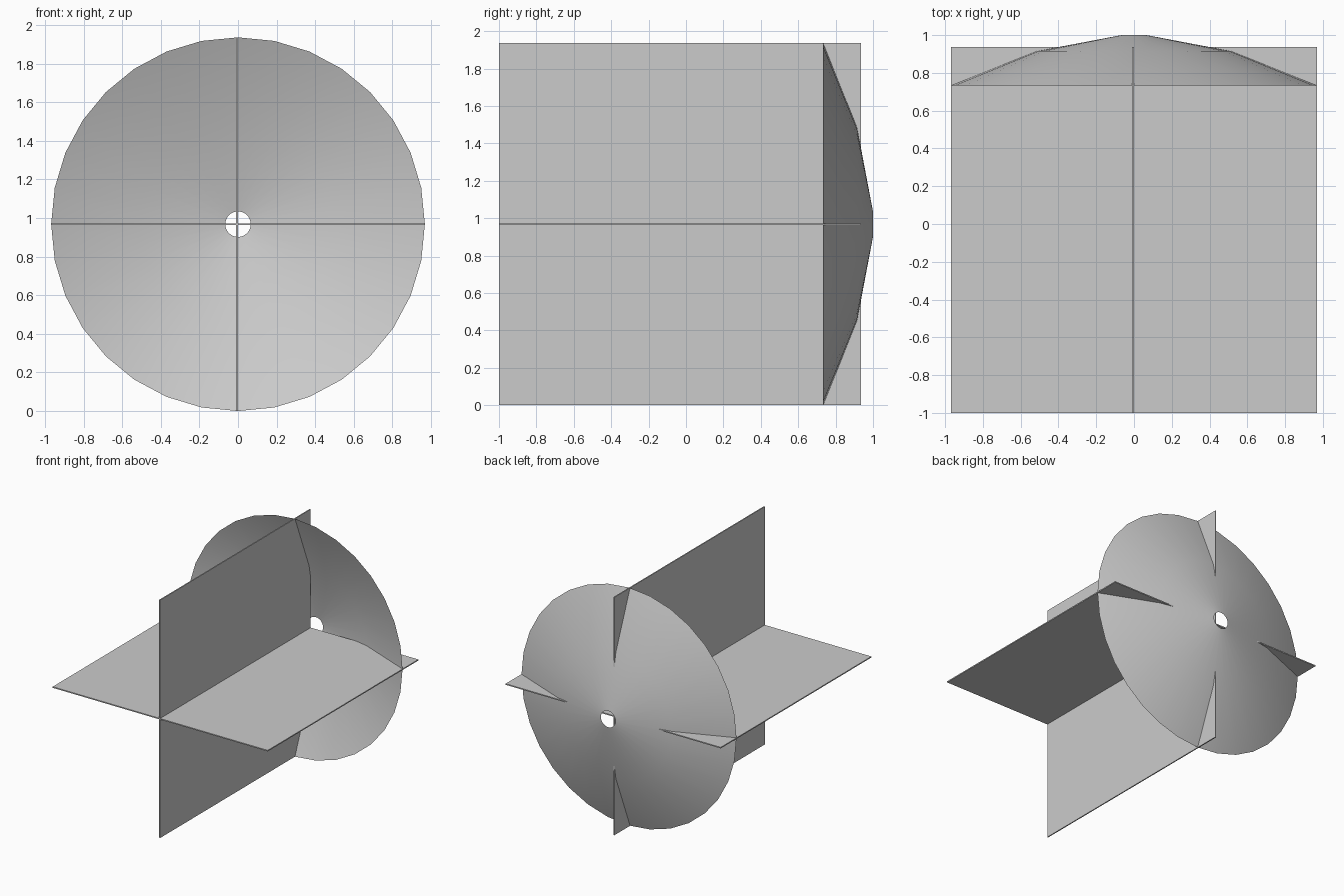
import bpy
import bmesh
from math import sin, cos, tau

if "Cube" in bpy.data.objects:
    bpy.data.objects.remove(bpy.data.objects["Cube"])

R = 0.968      # half width, also the height of the centre line
SIDES = 32


def make_object(name, bm):
    mesh = bpy.data.meshes.new(name)
    bm.to_mesh(mesh)
    bm.free()
    obj = bpy.data.objects.new(name, mesh)
    bpy.context.collection.objects.link(obj)
    return obj


def fin(name, size, centre):
    bm = bmesh.new()
    bmesh.ops.create_cube(bm, size=1)
    for v in bm.verts:
        v.co = [c * s + p for c, s, p in zip(v.co, size, centre)]
    return make_object(name, bm)


# Two crossed thin plates
fin("vertical_fin", (0.009, 1.936, 2 * R), (-0.005, -0.032, R))
fin("horizontal_fin", (2 * R, 1.936, 0.009), (0, -0.032, R))

# Shallow domed sheet with a small centre hole: (radius, y)
profile = [(0.066, 1.0), (0.515, 0.915), (R, 0.733)]
bm = bmesh.new()
rings = [[bm.verts.new((r * sin(tau * i / SIDES), y, R + r * cos(tau * i / SIDES)))
          for i in range(SIDES)] for r, y in profile]
for a, b in zip(rings, rings[1:]):
    for i in range(SIDES):
        j = (i + 1) % SIDES
        f = bm.faces.new((a[i], a[j], b[j], b[i]))
        f.smooth = True
        f.normal_update()
        if f.normal.y < 0:
            f.normal_flip()
make_object("domed_disc", bm)
